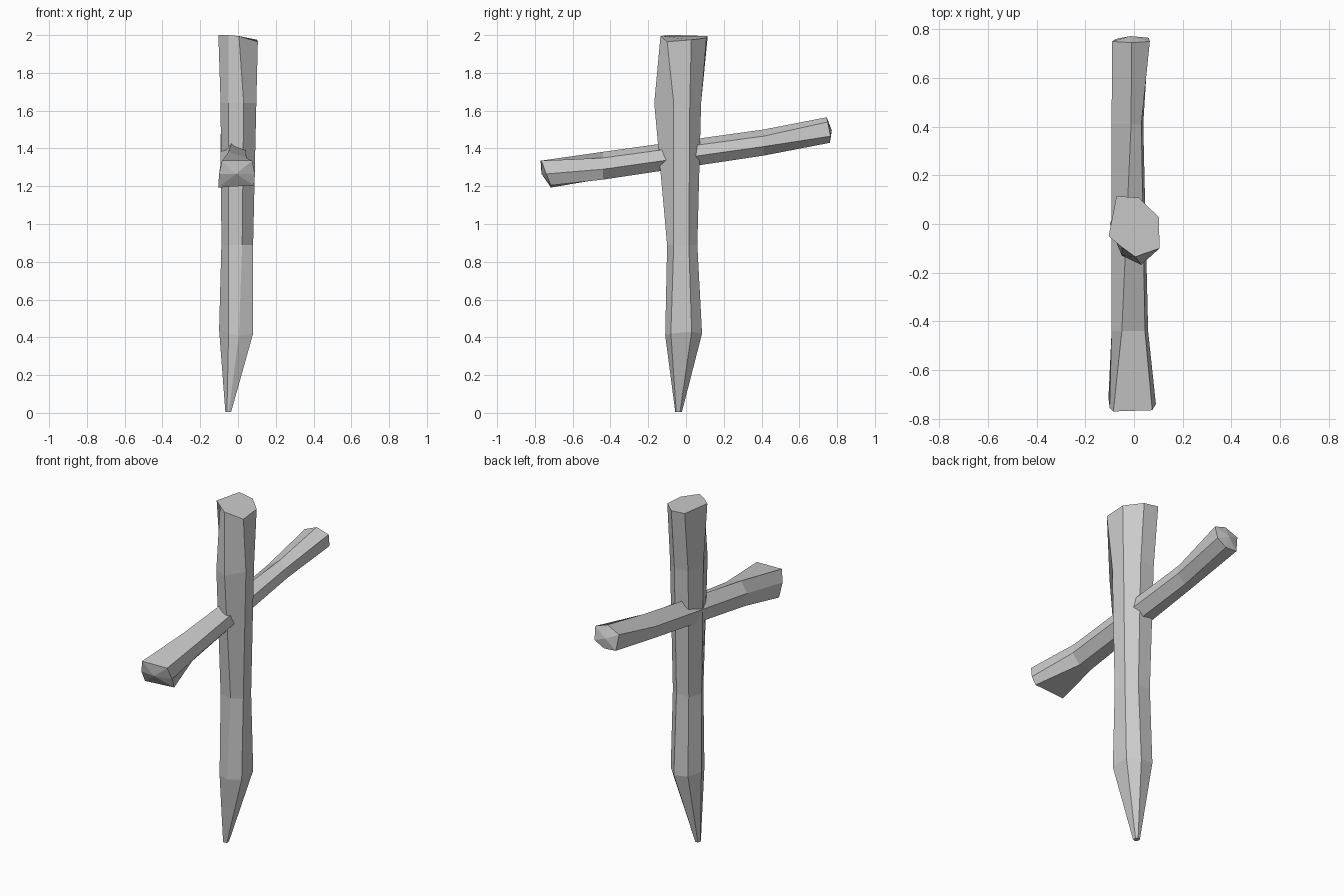
import bpy
import bmesh
from mathutils import Vector

if "Cube" in bpy.data.objects:
    bpy.data.objects.remove(bpy.data.objects["Cube"])


def loft(name, rings, tips=(None, None)):
    """Skin equal-sized rings; each end gets an n-gon cap or a fan to a tip."""
    bm = bmesh.new()
    loops = [[bm.verts.new(p) for p in ring] for ring in rings]
    n = len(loops[0])
    for a, b in zip(loops, loops[1:]):
        for i in range(n):
            j = (i + 1) % n
            bm.faces.new((a[i], a[j], b[j], b[i]))
    for ring, tip in zip((loops[0], loops[-1]), tips):
        if tip is None:
            bm.faces.new(ring)
        else:
            c = bm.verts.new(tip)
            for i in range(n):
                bm.faces.new((ring[i], ring[(i + 1) % n], c))
    bmesh.ops.recalc_face_normals(bm, faces=bm.faces)
    mesh = bpy.data.meshes.new(name)
    bm.to_mesh(mesh)
    bm.free()
    obj = bpy.data.objects.new(name, mesh)
    bpy.context.collection.objects.link(obj)
    return obj


# Upright stake: seven-sided (x, y) sections from pointed foot to flared head
low = [(-.05, -.10), (.005, -.11), (.08, -.08), (.078, .03),
       (.02, .085), (-.065, .075), (-.10, 0)]
waist = [(-.05, -.09), (.022, -.10), (.08, -.065), (.075, .015),
         (.02, .06), (-.06, .06), (-.088, -.02)]
upper = [(-.05, -.13), (.03, -.168), (.097, -.065), (.09, .02),
         (.02, .08), (-.07, .08), (-.092, -.03)]
head = [(-.05, -.095), (.005, -.135), (.105, -.10), (.102, .028),
        (.02, .108), (-.072, .115), (-.104, -.05)]
foot = [(-.05 + x * .17, -.037 + y * .18) for x, y in low]
low_z = [.42, .41, .42, .43, .42, .43, .44]
head_z = [2, 1.995, 1.965, 1.975, 1.985, 1.995, 2]

stake_rings = [
    [(x, y, .005) for x, y in foot],
    [(x, y, z) for (x, y), z in zip(low, low_z)],
    [(x, y, .89) for x, y in waist],
    [(x, y, 1.64) for x, y in upper],
    [(x, y, z) for (x, y), z in zip(head, head_z)],
]
loft("upright_stake", stake_rings)

# Crossbar: six-sided (x, z) sections, sloping up toward the back
front = [(-.085, 1.335), (.075, 1.335), (.09, 1.265),
         (.085, 1.205), (-.105, 1.193), (-.10, 1.265)]
front_y = [-.77, -.765, -.74, -.715, -.715, -.755]
near = [(-.05, 1.382), (.045, 1.35), (.058, 1.29),
        (.01, 1.235), (-.075, 1.24), (-.092, 1.32)]
far = [(-.012, 1.50), (.03, 1.465), (.038, 1.41),
       (-.01, 1.362), (-.075, 1.375), (-.092, 1.45)]
back = [(-.01, 1.565), (.065, 1.54), (.06, 1.465),
        (0, 1.43), (-.075, 1.435), (-.09, 1.53)]
back_y = [.745, .75, .765, .762, .76, .75]

bar_rings = [
    [(x, y, z) for (x, z), y in zip(front, front_y)],
    [(x, -.44, z) for x, z in near],
    [(x, .41, z) for x, z in far],
    [(x, y, z) for (x, z), y in zip(back, back_y)],
]
loft("crossbar", bar_rings, (Vector((-.01, -.765, 1.265)), Vector((-.015, .772, 1.495))))
